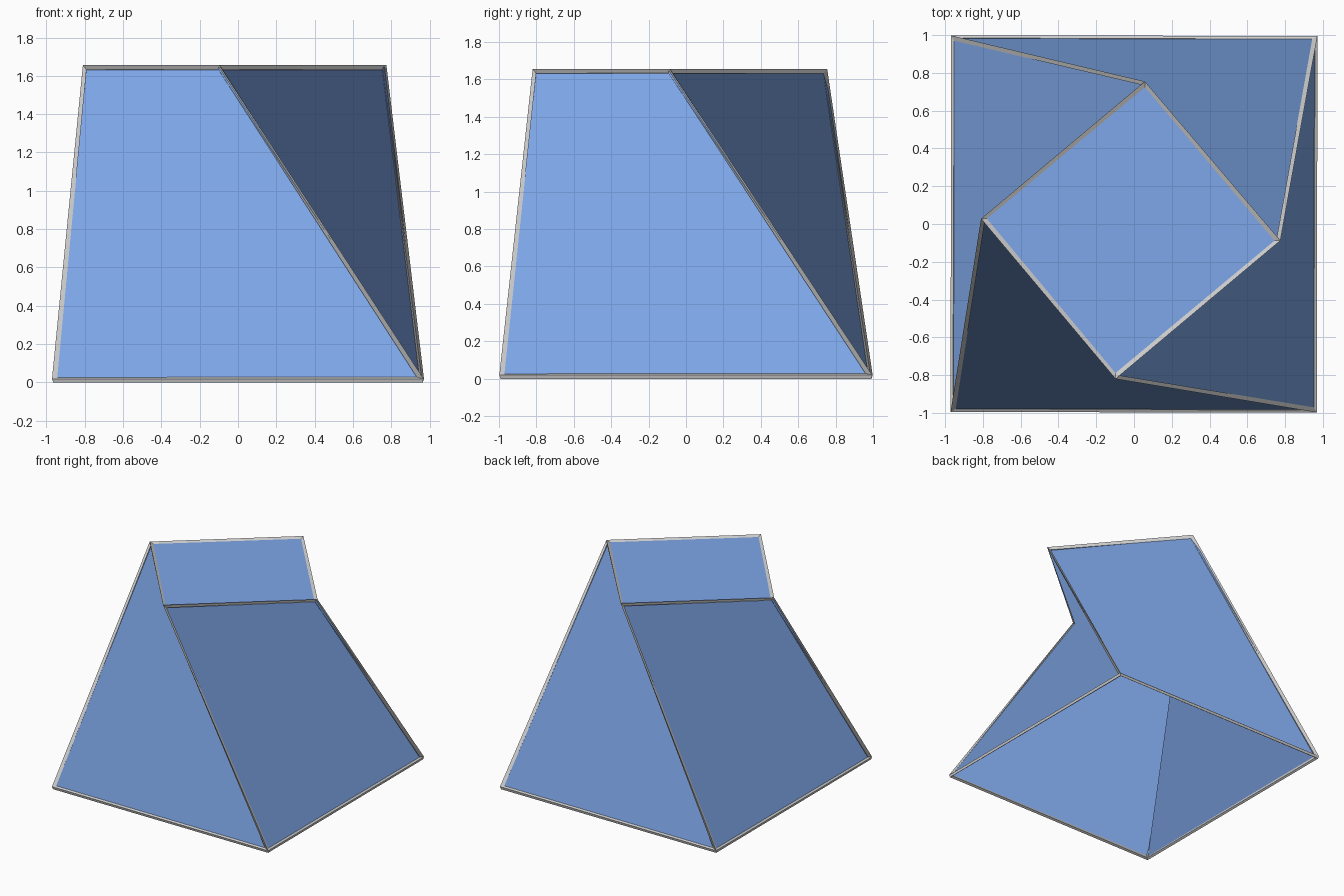
import bpy

if "Cube" in bpy.data.objects:
    bpy.data.objects.remove(bpy.data.objects["Cube"])

# Four base corners and four twisted roof corners, both counter-clockwise
BASE_X, BASE_Y, BASE_Z, TOP_Z = 0.96, 0.987, 0.013, 1.645
base = [(-BASE_X, -BASE_Y), (BASE_X, -BASE_Y), (BASE_X, BASE_Y), (-BASE_X, BASE_Y)]
roof = [(-0.80, 0.03), (-0.10, -0.81), (0.765, -0.09), (0.06, 0.745)]
verts = [(x, y, BASE_Z) for x, y in base] + [(x, y, TOP_Z) for x, y in roof]

# Each wall is a twisted quad folding inward; the base stays open
faces = [((i + 1) % 4, (i + 1) % 4 + 4, i + 4, i) for i in range(4)] + [(4, 5, 6, 7)]


def shell(name):
    mesh = bpy.data.meshes.new(name)
    mesh.from_pydata(verts, [], faces)
    obj = bpy.data.objects.new(name, mesh)
    bpy.context.collection.objects.link(obj)
    return obj


# Blue glass panels
panels = shell("glass_panels")
glass = bpy.data.materials.new("blue_glass")
glass.diffuse_color = (0.21, 0.39, 0.82, 1)
glass.use_nodes = True
glass.node_tree.nodes["Principled BSDF"].inputs["Base Color"].default_value = glass.diffuse_color
panels.data.materials.append(glass)

# Grey frame along every edge
frame = shell("edge_frame")
wire = frame.modifiers.new("frame", 'WIREFRAME')
wire.thickness = 0.03
wire.offset = 0
wire.use_boundary = True
wire.use_even_offset = True
